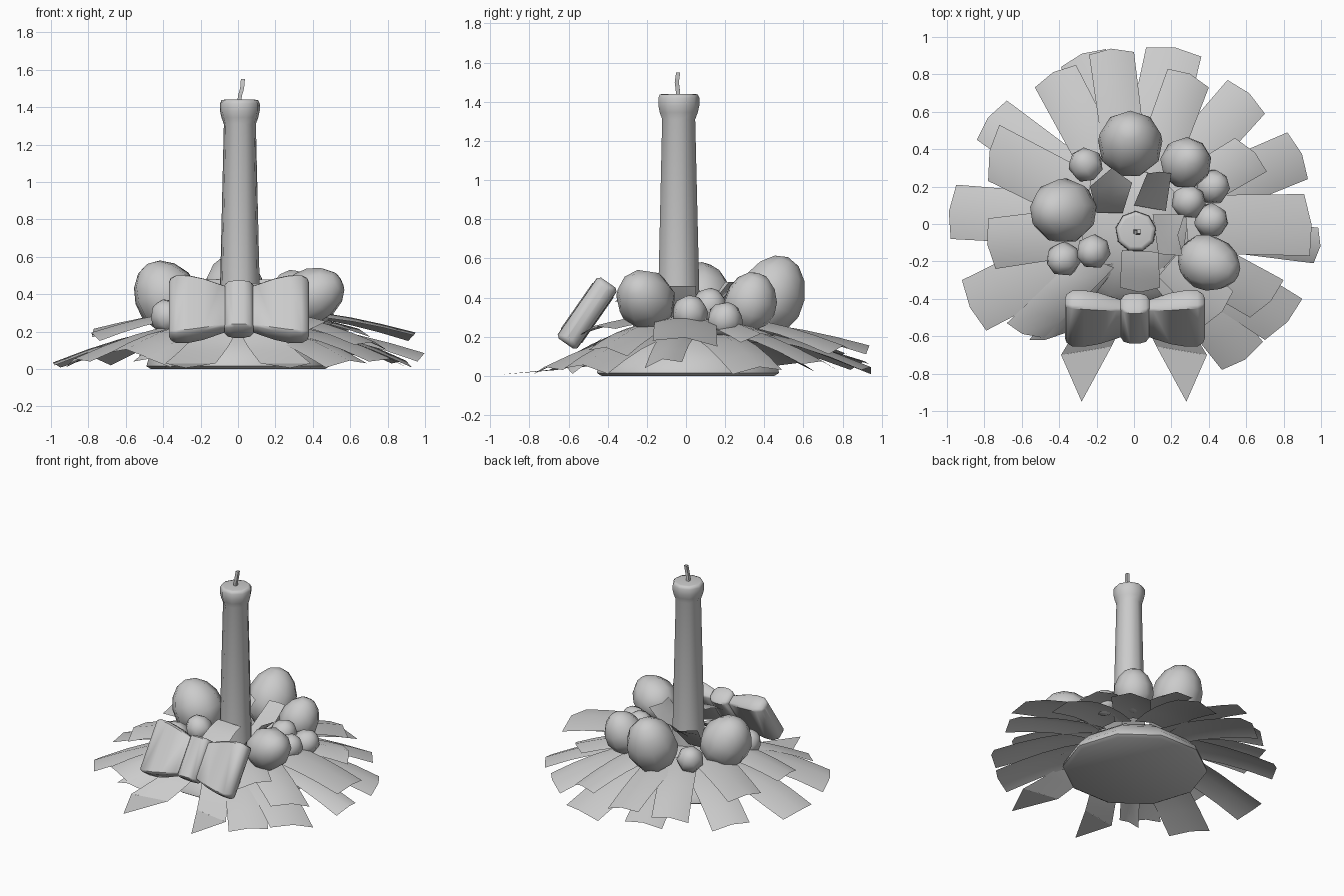
import bpy, bmesh, math
from mathutils import Vector, Matrix

if "Cube" in bpy.data.objects:
    bpy.data.objects.remove(bpy.data.objects["Cube"])

grey = bpy.data.materials.new("plain_grey")
grey.diffuse_color = (0.6, 0.6, 0.6, 1)
grey.use_nodes = True
grey.node_tree.nodes["Principled BSDF"].inputs["Base Color"].default_value = grey.diffuse_color


def finish(name, bm, angle=50):
    bmesh.ops.recalc_face_normals(bm, faces=bm.faces)
    me = bpy.data.meshes.new(name)
    bm.to_mesh(me)
    bm.free()
    me.materials.append(grey)
    ob = bpy.data.objects.new(name, me)
    bpy.context.collection.objects.link(ob)
    bpy.ops.object.select_all(action='DESELECT')
    bpy.context.view_layer.objects.active = ob
    ob.select_set(True)
    bpy.ops.object.shade_smooth_by_angle(angle=math.radians(angle))
    return ob


def loft(name, rings, angle=50):
    """Skin a list of equal closed rings and cap both ends."""
    bm = bmesh.new()
    vs = [[bm.verts.new(p) for p in r] for r in rings]
    n = len(vs[0])
    for a, b in zip(vs, vs[1:]):
        for i in range(n):
            bm.faces.new((a[i], a[(i + 1) % n], b[(i + 1) % n], b[i]))
    bm.faces.new(vs[0])
    bm.faces.new(vs[-1])
    return finish(name, bm, angle)


def ring(cx, cy, z, r, n, turn=0.0):
    return [(cx + r * math.cos(turn + math.tau * i / n),
             cy + r * math.sin(turn + math.tau * i / n), z) for i in range(n)]


# Base mound
loft("base", [ring(0, 0.01, z, r, 10) for z, r in
              ((0, 0.465), (0.015, 0.49), (0.05, 0.48), (0.13, 0.40), (0.2, 0.3), (0.25, 0.15))])

# Candle with a flared rim, and a bent wick
loft("candle", [ring(0.01, -0.04, z, r, 9, math.pi / 2) for z, r in
                ((0.15, 0.112), (0.3, 0.111), (1.31, 0.087), (1.345, 0.1), (1.38, 0.108),
                 (1.42, 0.108), (1.437, 0.1), (1.44, 0.085))], 60)
loft("wick", [ring(x, y, z, 0.015, 4, 0.78) for x, y, z in
              ((0.008, -0.04, 1.43), (0.01, -0.042, 1.46), (0.022, -0.047, 1.5),
               (0.026, -0.04, 1.55))])


# Fruits: low-poly eggs; centre, cross radius, long radius, lean direction
def fruit(name, centre, r, long_r, lean=(0, 0, 1), seg=7, rings=6):
    bm = bmesh.new()
    bmesh.ops.create_uvsphere(bm, u_segments=seg, v_segments=rings, radius=1)
    for v in bm.verts:
        taper = 1 - 0.1 * v.co.z
        v.co = Vector((v.co.x * r * taper, v.co.y * r * taper, v.co.z * long_r))
    turn = Vector((0, 0, 1)).rotation_difference(Vector(lean)).to_matrix().to_4x4()
    bmesh.ops.transform(bm, matrix=Matrix.Translation(centre) @ turn, verts=bm.verts)
    finish(name, bm, 80)


fruit("back_fruit", (-0.02, 0.435, 0.415), 0.175, 0.21, (0, 0.45, 1), 9, 7)
fruit("left_fruit", (-0.385, 0.07, 0.395), 0.175, 0.195, (-0.6, 0, 1), 9, 7)
fruit("right_fruit", (0.405, -0.21, 0.395), 0.15, 0.175, (0.9, -0.35, 0.5), 9, 7)
fruit("back_right_fruit", (0.28, 0.33, 0.38), 0.137, 0.155, (0.3, 0.3, 1), 9, 7)
for i, c in enumerate(((-0.26, 0.32, 0.32), (0.425, 0.2, 0.29), (0.295, 0.12, 0.36),
                       (0.415, 0.02, 0.325), (-0.38, -0.19, 0.285), (-0.22, -0.15, 0.36))):
    fruit("berry_%d" % (i + 1), c, 0.094, 0.09, (c[0], c[1], 0.5))

# Bow: flared loops and a knot on a plane tilted back
UP = Vector((0, 0.57, 0.82))
OUT = Vector((0, -0.82, 0.57))
BOW = Vector((0.005, -0.505, 0.32))


def bow_part(name, stations):
    # each station: x, half height, half thickness
    rings = []
    for x, h, w in stations:
        rings.append([BOW + Vector((x, 0, 0)) + UP * h * u + OUT * w * o for u, o in
                      ((-1, -.75), (-.93, -1), (.93, -1), (1, -.75),
                       (1, .75), (.93, 1), (-.93, 1), (-1, .75))])
    loft(name, rings, 45)


for side, s in (("left", -1), ("right", 1)):
    bow_part(side + "_bow_loop", [(s * x, h, w) for x, h, w in
             ((0.05, 0.125, 0.03), (0.1, 0.14, 0.042), (0.19, 0.17, 0.057), (0.27, 0.188, 0.062),
              (0.335, 0.19, 0.06), (0.365, 0.18, 0.042), (0.375, 0.165, 0.015))])
bow_part("bow_knot", [(-0.078, 0.14, 0.03), (-0.06, 0.15, 0.055), (-0.025, 0.152, 0.066),
                      (0.025, 0.152, 0.066), (0.06, 0.15, 0.055), (0.078, 0.14, 0.03)])


# Sheets: a strip bent downwards from an inner edge to an outer edge
def sheet(name, inner, outer, z_in, z_out, bend=1.6, point=0.025, crease=0.0, skew=0.0):
    (a0, b0), (a1, b1) = inner, outer
    a0, b0, a1, b1 = (Vector(p) for p in (a0, b0, a1, b1))
    tip = ((a1 + b1) - (a0 + b0)).normalized() * point
    bm = bmesh.new()
    grid = []
    for i in range(5):
        t = i / 4
        row = []
        for j in range(3):
            s = j / 2
            p = a0.lerp(a1, t).lerp(b0.lerp(b1, t), s)
            mid = 1 - abs(2 * s - 1)
            p = p + tip * mid * t ** 3
            z = z_in + (z_out - z_in) * t ** bend + crease * (mid - 0.5) + skew * (s - 0.5) * t
            row.append(bm.verts.new((p.x, p.y, max(z, 0.008))))
        grid.append(row)
    for r, q in zip(grid, grid[1:]):
        for j in range(2):
            bm.faces.new((r[j], r[j + 1], q[j + 1], q[j]))
    return finish(name, bm, 60)


# Leaves: the two outer corners, height at the root and at the end
leaves = (
    (-.39, .84, -.15, .935, .20, .06), (-.24, .905, .0, .92, .26, .14),
    (.065, .945, .36, .895, .22, .03), (.18, .83, .40, .73, .28, .14),
    (.50, .77, .70, .59, .24, .06), (.82, .49, .93, .24, .23, .03),
    (.91, .16, .94, -.17, .30, .18), (.985, -.02, .96, -.21, .22, .07),
    (.90, -.40, .70, -.62, .22, .04), (.69, -.63, .47, -.78, .2, .03),
    (-.36, -.58, -.56, -.62, .22, .04), (-.79, -.57, -.92, -.30, .23, .04),
    (-.74, -.24, -.78, .03, .29, .18), (-.98, -.08, -.95, .21, .21, .02),
    (-.78, .23, -.72, .53, .29, .2), (-.84, .45, -.68, .66, .22, .05),
    (-.53, .73, -.31, .85, .26, .1), (.54, .46, .71, .28, .28, .2),
    (.80, -.30, .62, -.50, .27, .13), (.53, -.36, .38, -.54, .29, .24),
    (-.48, -.61, -.68, -.53, .24, .09))
for i, (ax, ay, bx, by, z0, z1) in enumerate(leaves):
    a, b = Vector((ax, ay)), Vector((bx, by))
    mid = (a + b) / 2
    root = mid.normalized() * 0.28
    half = (a - b) * 0.47
    sheet("leaf_%02d" % (i + 1), (root + half, root - half), (a, b), z0, z1,
          crease=0.03, skew=0.03 * (-1) ** i)

# Upright leaves around the candle foot
sheet("inner_leaf_front", ((-.065, -.14), (.13, -.15)), ((-.075, -.34), (.14, -.34)), .46, .38)
sheet("inner_leaf_right", ((.1, .05), (.13, -.16)), ((.27, .05), (.26, -.17)), .30, .46, 1, -.03)
sheet("inner_leaf_left", ((-.2, .06), (-.06, .06)), ((-.235, .2), (-.01, .22)), .28, .48, 1, .09)
sheet("inner_leaf_back", ((.0, .1), (.17, .07)), ((.07, .27), (.2, .27)), .28, .48, 1, .01)

# Ribbon tails running down to a point
for side, s in (("left", -1), ("right", 1)):
    sheet(side + "_ribbon_tail", ((s * .22, -.42), (s * .01, -.42)),
          ((s * .39, -.7), (s * .12, -.655)), .2, .03, 0.8, 0)
    bm = bmesh.new()
    bm.faces.new([bm.verts.new(p) for p in ((s * .39, -.7, .03), (s * .28, -.95, .006),
                                            (s * .12, -.655, .03), (s * .255, -.678, .03))])
    finish(side + "_ribbon_end", bm)
